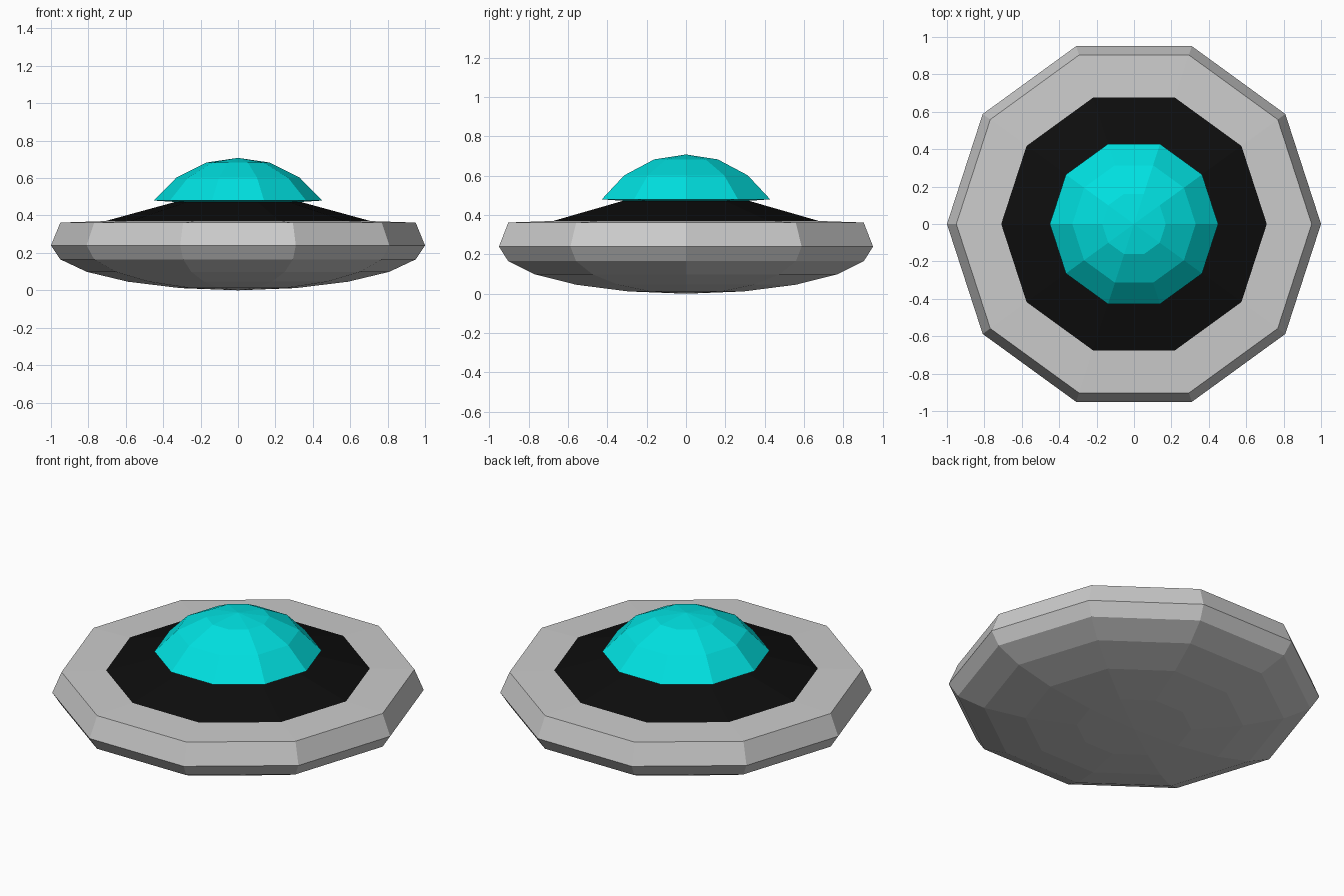
import bpy, bmesh
from math import sin, cos, pi, radians

if "Cube" in bpy.data.objects:
    bpy.data.objects.remove(bpy.data.objects["Cube"])

SIDES = 10


def lathe(name, profile, color=None):
    """Spin an (r, z) profile, listed bottom to top, into a faceted solid."""
    bm = bmesh.new()
    rings = []
    for r, z in profile:
        if r == 0:
            rings.append([bm.verts.new((0, 0, z))] * SIDES)
        else:
            rings.append([bm.verts.new((r * cos(2 * pi * i / SIDES),
                                        r * sin(2 * pi * i / SIDES), z))
                          for i in range(SIDES)])
    for low, high in zip(rings, rings[1:]):
        for i in range(SIDES):
            j = (i + 1) % SIDES
            corners = dict.fromkeys((low[i], low[j], high[j], high[i]))
            bm.faces.new(list(corners))
    bmesh.ops.recalc_face_normals(bm, faces=bm.faces)
    mesh = bpy.data.meshes.new(name)
    bm.to_mesh(mesh)
    bm.free()
    if color:
        mat = bpy.data.materials.new(name + "_paint")
        mat.diffuse_color = color
        mat.use_nodes = True
        mat.node_tree.nodes["Principled BSDF"].inputs["Base Color"].default_value = mat.diffuse_color
        mesh.materials.append(mat)
    obj = bpy.data.objects.new(name, mesh)
    bpy.context.collection.objects.link(obj)
    # Keep outward normals on the open shells
    for p in mesh.polygons:
        p.use_smooth = False
    return obj


# Saucer hull: squashed half sphere below, bevelled rim and shallow deck above
belly = [(0, 0.0)] + [(cos(radians(a)), 0.24 - 0.24 * sin(radians(a)))
                      for a in (72, 54, 36, 18, 0)]
lathe("saucer_hull", belly + [(0.95, 0.362), (0.71, 0.37)])

# Black sloping collar under the cockpit
lathe("collar", [(0.71, 0.37), (0.33, 0.474)], (0.004, 0.004, 0.004, 1))

# Cockpit dome with a slightly bulged underside
lathe("cockpit_dome", [(0, 0.47), (0.33, 0.472), (0.45, 0.48), (0.33, 0.602),
                       (0.17, 0.683), (0, 0.708)], (0.0, 0.75, 0.75, 1))
